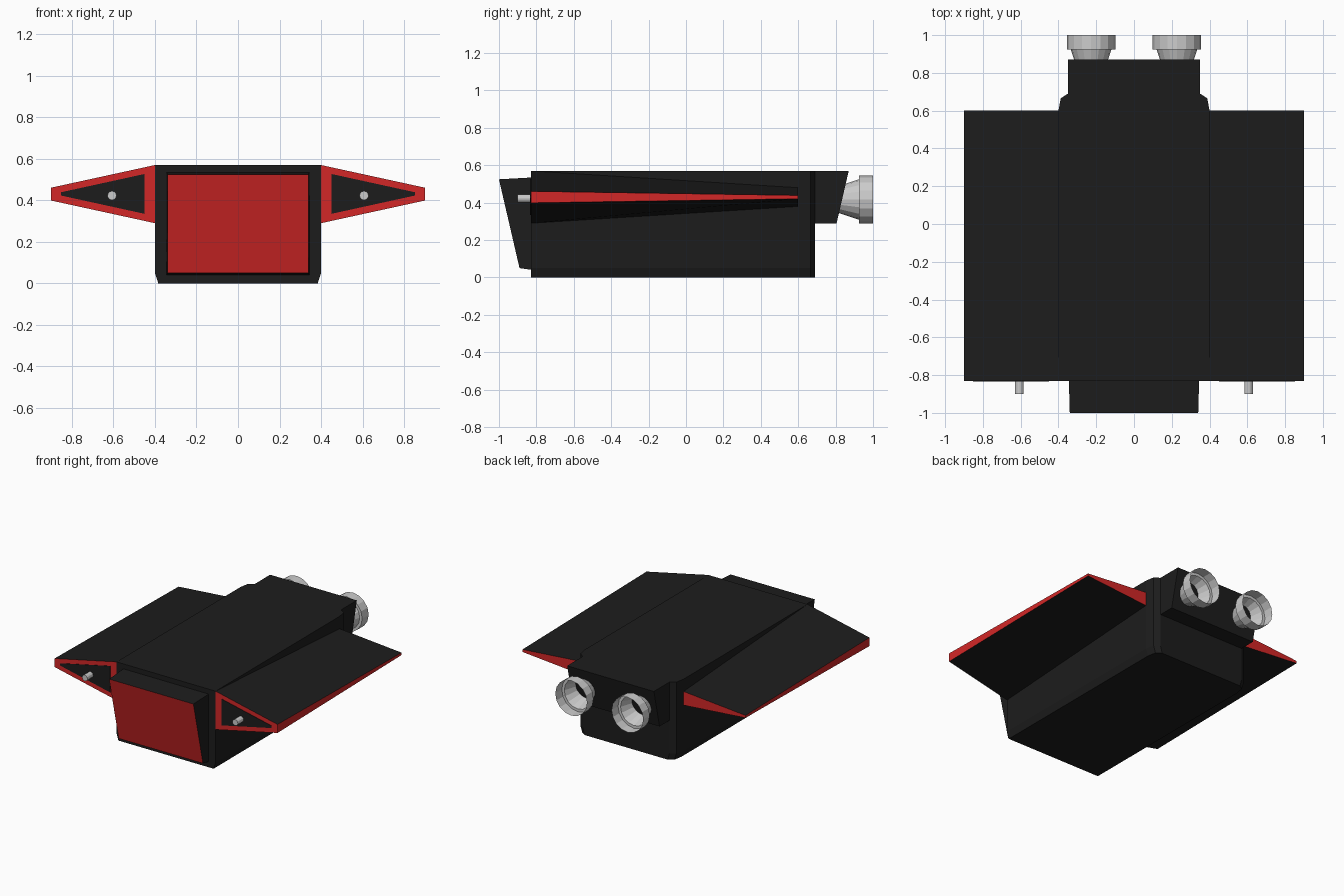
import bpy, bmesh
from math import cos, sin, pi

if "Cube" in bpy.data.objects:
    bpy.data.objects.remove(bpy.data.objects["Cube"])


def material(name, color):
    m = bpy.data.materials.new(name)
    m.diffuse_color = color
    m.use_nodes = True
    m.node_tree.nodes["Principled BSDF"].inputs["Base Color"].default_value = m.diffuse_color
    return m


BLACK = material("black_paint", (0.012, 0.012, 0.012, 1))
RED = material("red_paint", (0.65, 0.02, 0.02, 1))


def loft(name, rings, mats=(), is_red=None, closed=True, drop=None):
    """Skin matching rings of points; optionally paint or drop faces."""
    bm = bmesh.new()
    vs = [[bm.verts.new(p) for p in r] for r in rings]
    n = len(rings[0])
    for a, b in zip(vs, vs[1:]):
        for i in range(n):
            j = (i + 1) % n
            bm.faces.new((a[i], a[j], b[j], b[i]))
    if closed:
        bm.faces.new(vs[0])
        bm.faces.new(vs[-1])
    bmesh.ops.recalc_face_normals(bm, faces=bm.faces)
    if not closed:
        # open tubes: make sure the outside faces away from the axis
        f = bm.faces[0] if not bm.faces.ensure_lookup_table() else None
        cx = sum(p[0] for p in rings[0]) / n
        cz = sum(p[2] for p in rings[0]) / n
        c = f.calc_center_median()
        if f.normal.x * (c.x - cx) + f.normal.z * (c.z - cz) < 0:
            bmesh.ops.reverse_faces(bm, faces=bm.faces)
    if is_red:
        for f in bm.faces:
            f.material_index = 1 if is_red(f) else 0
    if drop:
        bmesh.ops.delete(bm, geom=[f for f in bm.faces if drop(f)], context='FACES')
    me = bpy.data.meshes.new(name)
    bm.to_mesh(me)
    bm.free()
    for m in mats:
        me.materials.append(m)
    ob = bpy.data.objects.new(name, me)
    bpy.context.collection.objects.link(ob)
    return ob


def box_ring(y0, y1, w, z0, z1):
    """Rectangle whose bottom edge lies at y0 and top edge at y1."""
    return [(-w, y0, z0), (w, y0, z0), (w, y1, z1), (-w, y1, z1)]


def circle(x, y, z, r, n):
    return [(x + r * cos(2 * pi * i / n), y, z + r * sin(2 * pi * i / n)) for i in range(n)]


# Main hull: chamfered keel, narrowing at the stern
profile = [(-0.96, 0), (0.96, 0), (1, 0.05), (1, 0.57), (-1, 0.57), (-1, 0.05)]
loft("hull", [[(x * w, y, z) for x, z in profile]
              for y, w in ((-0.83, 0.4), (0.6, 0.4), (0.665, 0.388), (0.69, 0.35))], [BLACK])

# Raked nose with red front panel
loft("nose", [box_ring(-0.89, -1.0, 0.34, 0.05, 0.525),
              box_ring(-0.82, -0.82, 0.345, 0.04, 0.535)],
     [BLACK, RED], lambda f: f.normal.y < -0.7)

# Overhanging engine block at the stern
loft("engine_block", [box_ring(0.68, 0.68, 0.35, 0.29, 0.57),
                      box_ring(0.805, 0.87, 0.35, 0.29, 0.57)], [BLACK])

ZC = 0.43
for s, side in ((-1, "left"), (1, "right")):
    # Wing tapering outward and aft, red ends and tip
    def wing_ring(y, root, tip):
        return [(s * 0.4, y, ZC - root), (s * 0.9, y, ZC - tip),
                (s * 0.9, y, ZC + tip), (s * 0.4, y, ZC + root)]
    loft(side + "_wing", [wing_ring(-0.83, 0.14, 0.031), wing_ring(0.6, 0.05, 0.009)],
         [BLACK, RED],
         lambda f: abs(f.normal.y) > 0.9 or abs(f.normal.x) > 0.9,
         drop=lambda f: f.normal.x * s < -0.9)

    # Dark panel inside the red wing front
    loft(side + "_wing_panel",
         [[(s * 0.45, y, 0.335), (s * 0.852, y, 0.423),
           (s * 0.852, y, 0.439), (s * 0.45, y, 0.527)] for y in (-0.833, -0.826)], [BLACK])

    # Gun barrel
    loft(side + "_gun", [circle(s * 0.607, y, 0.423, 0.022, 12) for y in (-0.9, -0.82)])

    # Hollow thruster bell
    loft(side + "_thruster",
         [circle(s * 0.227, y, 0.417, r, 16)
          for y, r in ((0.81, 0.07), (0.925, 0.108), (0.925, 0.128), (1.0, 0.128))],
         closed=False)
